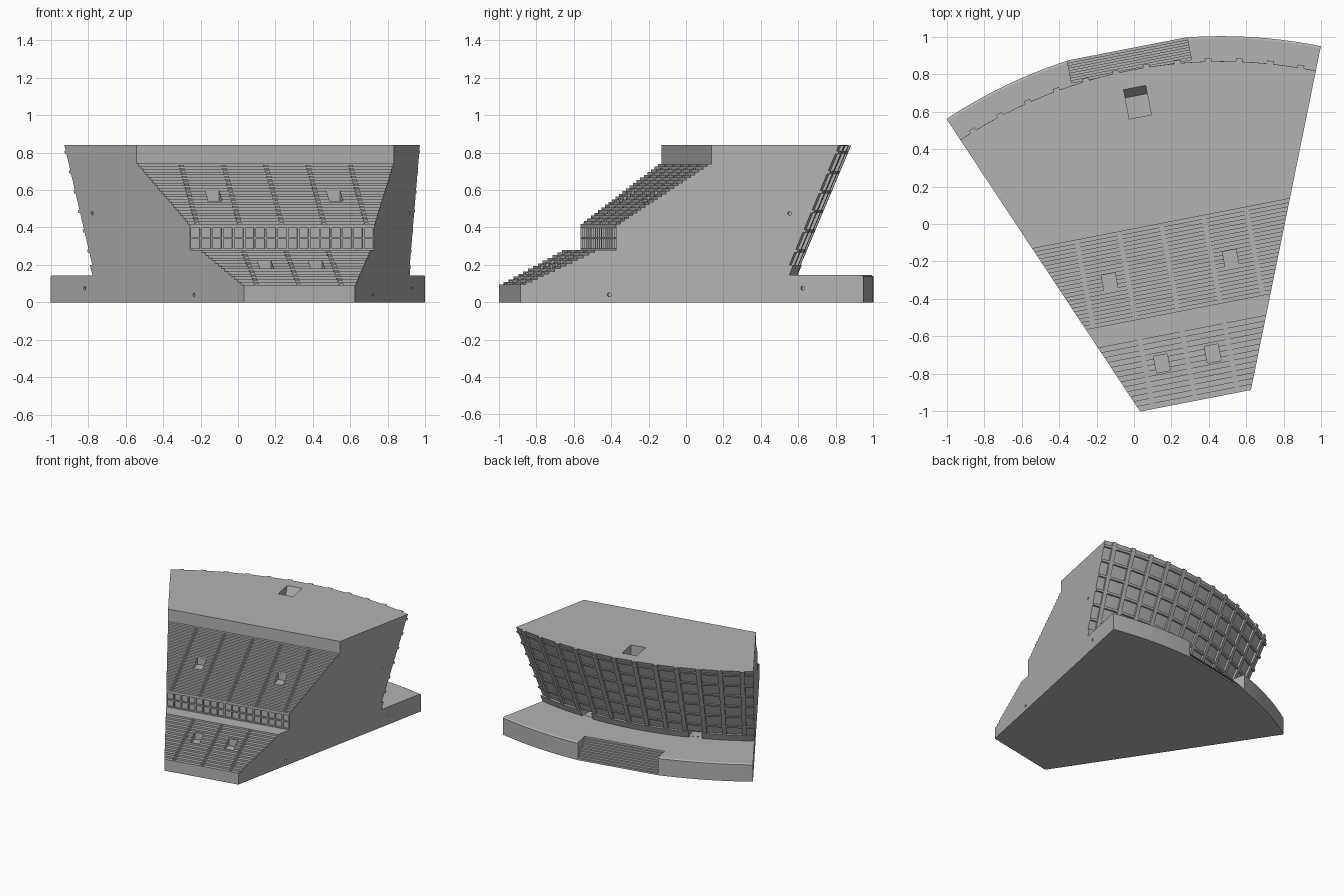
import bpy, bmesh, math

if "Cube" in bpy.data.objects:
    bpy.data.objects.remove(bpy.data.objects["Cube"], do_unlink=True)

HALF = math.radians(22.5)      # half of the wedge angle
TAN = math.tan(HALF)
TURN = math.radians(11)        # plan rotation of the wedge
APEX = (0.467, -1.657)
ARC = 48
FOOT, RIM, DECK, ROOF = 2.232, 2.525, 0.145, 0.84

concrete = bpy.data.materials.new("concrete_grey")
concrete.use_nodes = True
GREY = (0.45, 0.45, 0.45, 1)
concrete.diffuse_color = GREY
concrete.node_tree.nodes["Principled BSDF"].inputs["Base Color"].default_value = GREY


def place(u, w, z):
    """Across, away from the apex, up."""
    return (APEX[0] + u * math.cos(TURN) - w * math.sin(TURN),
            APEX[1] + u * math.sin(TURN) + w * math.cos(TURN), z)


def polar(r, t, z):
    return place(r * math.sin(t), r * math.cos(t), z)


def finish(bm, name):
    bmesh.ops.recalc_face_normals(bm, faces=bm.faces[:])
    mesh = bpy.data.meshes.new(name)
    bm.to_mesh(mesh)
    bm.free()
    mesh.materials.append(concrete)
    obj = bpy.data.objects.new(name, mesh)
    bpy.context.scene.collection.objects.link(obj)
    return obj


def loft(bm, rows):
    """Closed solid through equal rings of points."""
    rings = [[bm.verts.new(p) for p in row] for row in rows]
    n = len(rings[0])
    for a, b in zip(rings, rings[1:]):
        for i in range(n):
            bm.faces.new((a[i], a[(i + 1) % n], b[(i + 1) % n], b[i]))
    bm.faces.new(rings[0])
    bm.faces.new(rings[-1][::-1])


def prism(bm, profile, u0, u1):
    loft(bm, [[place(u, w, z) for w, z in profile] for u in (u0, u1)])


def box(bm, u, half, w0, w1, z0, z1):
    prism(bm, [(w0, z0), (w1, z0), (w1, z1), (w0, z1)], u - half, u + half)


def sweep(bm, profile, t0, t1, n):
    loft(bm, [[polar(r, t0 + (t1 - t0) * i / n, z) for r, z in profile]
              for i in range(n + 1)])


def flight(w0, z0, w1, z1, n):
    """Stepped profile: riser then tread, n times."""
    pts = []
    for i in range(n):
        z = z0 + (z1 - z0) * (i + 1) / n
        pts += [(w0 + (w1 - w0) * i / n, z), (w0 + (w1 - w0) * (i + 1) / n, z)]
    return pts


def cone_radius(z):
    return FOOT + (RIM - FOOT) * (z - DECK) / (ROOF - DECK)


# Main wedge: terraced front, leaning curved back, low platform behind
LOWER = (0.727, 0.08, 1.131, 0.28, 14)
UPPER = (1.21, 0.405, 1.69, 0.74, 23)
front = [(0.727, 0), (0.727, 0.08)] + flight(*LOWER)
front += [(1.21, 0.28), (1.21, 0.405)] + flight(*UPPER) + [(1.69, ROOF)]
back = [(RIM, ROOF), (FOOT, DECK), (2.647, DECK), (2.659, 0.138), (2.659, 0)]
bm = bmesh.new()
rows = [[bm.verts.new(place(s * w * TAN, w, z)) for s in (-1, 1)] for w, z in front]
rows += [[bm.verts.new(polar(r, HALF * (2 * i / ARC - 1), z)) for i in range(ARC + 1)]
         for r, z in back]
for a, b in zip(rows, rows[1:] + rows[:1]):
    if len(a) == len(b):
        for i in range(len(a) - 1):
            bm.faces.new((a[i], a[i + 1], b[i + 1], b[i]))
    else:
        bm.faces.new(a + b[::-1])
bm.faces.new([r[0] for r in rows])
bm.faces.new([r[-1] for r in rows])
bmesh.ops.remove_doubles(bm, verts=bm.verts[:], dist=1e-5)
stand = finish(bm, "grandstand_body")

# Cutters for all openings
bm = bmesh.new()
for s in (-1, 1):
    box(bm, s * 0.329, 0.037, 1.39, 1.48, 0.54, 0.8)         # upper entrances
    box(bm, s * 0.138, 0.037, 0.912, 1.002, 0.165, 0.35)     # lower entrances
    t = s * HALF / 2
    sweep(bm, [(2.15, 0.147), (2.4, 0.147), (2.4, 0.2), (2.15, 0.2)],
          t - 0.022, t + 0.022, 2)                            # rear doors
    for r, z in ((1.272, 0.04), (2.328, 0.075), (2.256, 0.475)):
        rings = []                                            # joint holes
        for off in (-0.02, 0.02):
            rings.append([polar(r + 0.01 * math.cos(k * math.pi / 6),
                                s * (HALF + off / r), z + 0.01 * math.sin(k * math.pi / 6))
                          for k in range(12)])
        loft(bm, rings)
prism(bm, [(2.27, 0.73), (2.385, 0.73), (2.43, ROOF), (2.43, 0.9), (2.27, 0.9)],
      -0.06, 0.06)                                            # roof hatch
stairs = flight(2.64, 0, 2.505, DECK, 10)[:-1]
prism(bm, [(2.7, -0.05), (2.64, -0.05)] + stairs + [(2.505, 0.2), (2.7, 0.2)],
      -0.326, 0.326)                                          # rear staircase
COLS = 17
pitch = 2 * 1.21 * TAN / COLS
for c in range(COLS):
    for z in (0.288, 0.347):
        box(bm, (c - (COLS - 1) / 2) * pitch, pitch * 0.41, 1.19, 1.222, z, z + 0.05)
cutter = finish(bm, "opening_cutter")
cutter.hide_render = True
mod = stand.modifiers.new("openings", "BOOLEAN")
mod.operation = "DIFFERENCE"
mod.solver = "EXACT"
mod.object = cutter
bpy.context.view_layer.objects.active = stand
bpy.ops.object.modifier_apply(modifier=mod.name)
bpy.data.objects.remove(cutter, do_unlink=True)

# Aisle half-steps on both tiers
for name, (w0, z0, w1, z1, n) in (("lower_aisles", LOWER), ("upper_aisles", UPPER)):
    bm = bmesh.new()
    run, rise = (w1 - w0) / n, (z1 - z0) / n
    for k in range(-3, 4):
        for i in range(n - 1):
            w, z = w0 + run * (i + 1), z0 + rise * (i + 1)
            if abs(k) * 0.23 + 0.02 < w * TAN:
                box(bm, k * 0.23, 0.012, w - run / 2, w + 0.002, z - 0.002, z + rise / 2)
    finish(bm, name)

# Facade lattice on the leaning back
bm = bmesh.new()
for k in range(12):
    t = HALF * ((2 * k + 1) / 12 - 1)
    sweep(bm, [(FOOT - 0.01, DECK), (FOOT + 0.016, DECK), (RIM + 0.016, ROOF - 0.001),
               (RIM - 0.01, ROOF - 0.001)], t - 0.007, t + 0.007, 1)
finish(bm, "facade_ribs")

bm = bmesh.new()
for k in range(6):
    z = 0.275 + 0.105 * k
    lo, hi = cone_radius(z - 0.008), cone_radius(z + 0.008)
    sweep(bm, [(lo - 0.01, z - 0.008), (lo + 0.014, z - 0.008),
               (hi + 0.014, z + 0.008), (hi - 0.01, z + 0.008)], -HALF, HALF, ARC)
finish(bm, "facade_rails")

# Plinth at the foot of the facade, broken at the rear doors
bm = bmesh.new()
top = cone_radius(0.2)
door = HALF / 2
for t0, t1 in ((-HALF, -door - 0.022), (-door + 0.022, door - 0.022), (door + 0.022, HALF)):
    sweep(bm, [(FOOT - 0.01, DECK), (FOOT + 0.022, DECK), (top + 0.022, 0.2),
               (top - 0.01, 0.2)], t0, t1, 16)
finish(bm, "facade_plinth")
